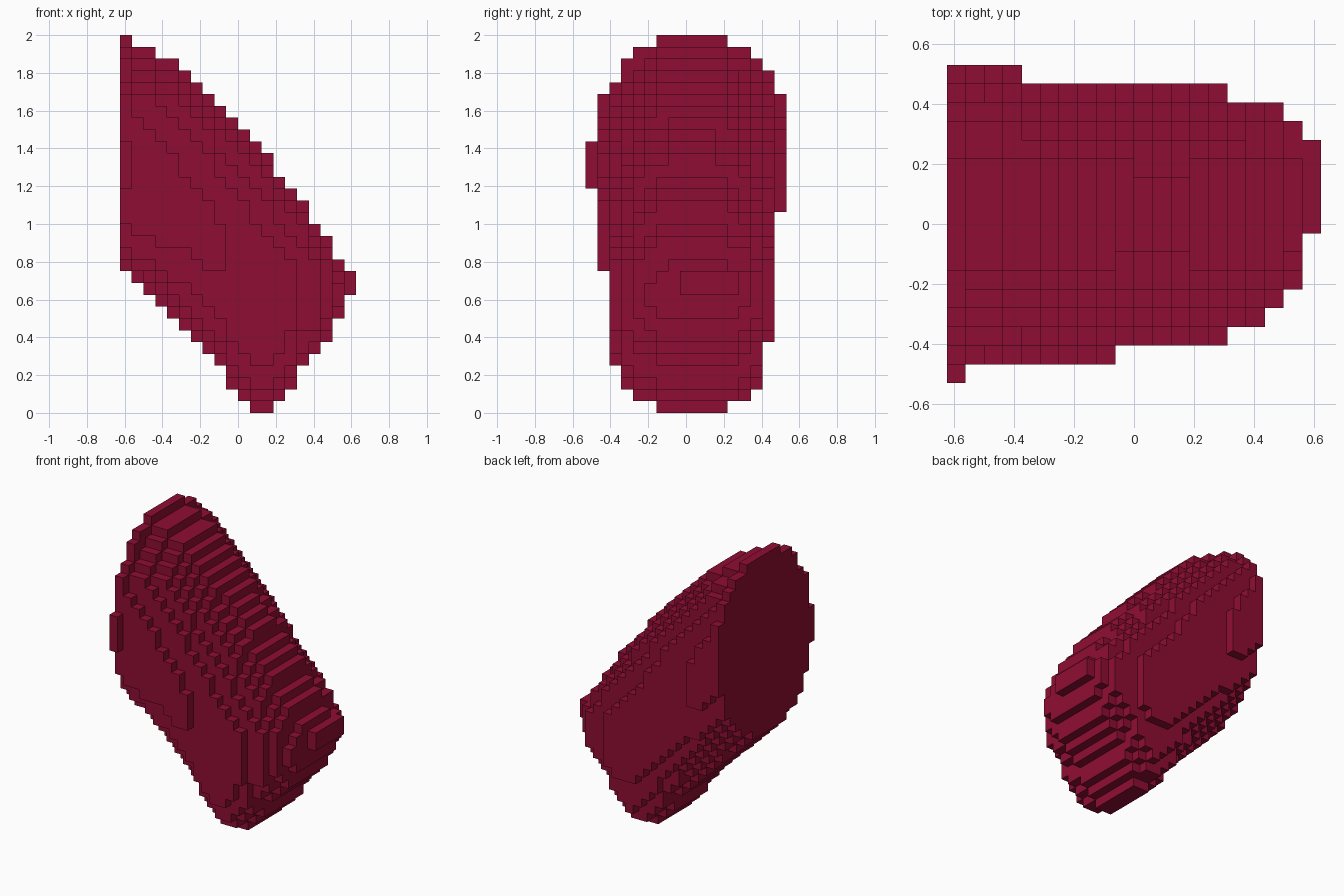
import bpy, bmesh, math

cube = bpy.data.objects.get("Cube")
if cube:
    bpy.data.objects.remove(cube, do_unlink=True)

S = 0.0625                    # block size
NX, NY, NZ = 20, 17, 32       # block counts

# Slanted outline: first and last block row of every slice along x
bottom = [12, 11, 10, 9, 8, 7, 6, 5, 4, 2, 1, 0, 0, 1, 2, 4, 5, 6, 8, 10]
top = [32, 31, 31, 30, 30, 29, 28, 27, 26, 25, 24, 23, 22, 20, 19, 18, 16, 15, 13, 12]
# Reach of every slice towards the front and the back
front = [.507, .49, .475, .475, .46, .448, .448, .448, .4415, .43,
         .43, .425, .42, .41, .395, .36, .345, .29, .21, .02]
back = [.532, .525, .516, .508, .49, .485, .48, .475, .47, .463,
        .458, .453, .453, .45, .445, .41, .40, .39, .335, .29]


def oval(i, k, middle, n_up, n_down):
    """Relative width of slice i at row k, widest at the given height share."""
    zc = bottom[i] + middle * (top[i] - bottom[i])
    d = k + 0.5 - zc
    if d > 0:
        return (1 - (d / (top[i] - zc)) ** n_up) ** (1 / n_up)
    return (1 - (-d / (zc - bottom[i])) ** n_down) ** (1 / n_down)


# Fill the block grid; the back half gets squarer below towards the nose
filled = set()
for i in range(NX):
    for k in range(bottom[i], top[i]):
        y_min = -front[i] * oval(i, k, 0.45, 2, 2.4)
        y_max = back[i] * oval(i, k, 0.5, 2.5, 2 + i / 10)
        for j in range(NY):
            if y_min < (j + 0.5 - NY / 2) * S < y_max:
                filled.add((i, j, k))

# Skin the blocks with their exposed faces only
bm = bmesh.new()
verts = {}


def corner(p):
    if p not in verts:
        verts[p] = bm.verts.new(((p[0] - NX / 2) * S, (p[1] - NY / 2) * S, p[2] * S))
    return verts[p]


for cell in sorted(filled):
    for axis in range(3):
        a, b = (axis + 1) % 3, (axis + 2) % 3
        for side in (0, 1):
            near = list(cell)
            near[axis] += 2 * side - 1
            if tuple(near) in filled:
                continue
            quad = []
            for da, db in ((0, 0), (1, 0), (1, 1), (0, 1)):
                p = list(cell)
                p[axis] += side
                p[a] += da
                p[b] += db
                quad.append(corner(tuple(p)))
            bm.faces.new(quad if side else quad[::-1])

# Merge flat areas into larger faces
bmesh.ops.dissolve_limit(bm, angle_limit=math.radians(1),
                         verts=bm.verts[:], edges=bm.edges[:])

mesh = bpy.data.meshes.new("stepped_body")
bm.to_mesh(mesh)
bm.free()
body = bpy.data.objects.new("stepped_body", mesh)
bpy.context.collection.objects.link(body)

# Single crimson colour
crimson = bpy.data.materials.new("crimson")
crimson.use_nodes = True
colour = (0.275, 0.004, 0.033, 1)
crimson.diffuse_color = colour
crimson.node_tree.nodes["Principled BSDF"].inputs["Base Color"].default_value = colour
mesh.materials.append(crimson)
